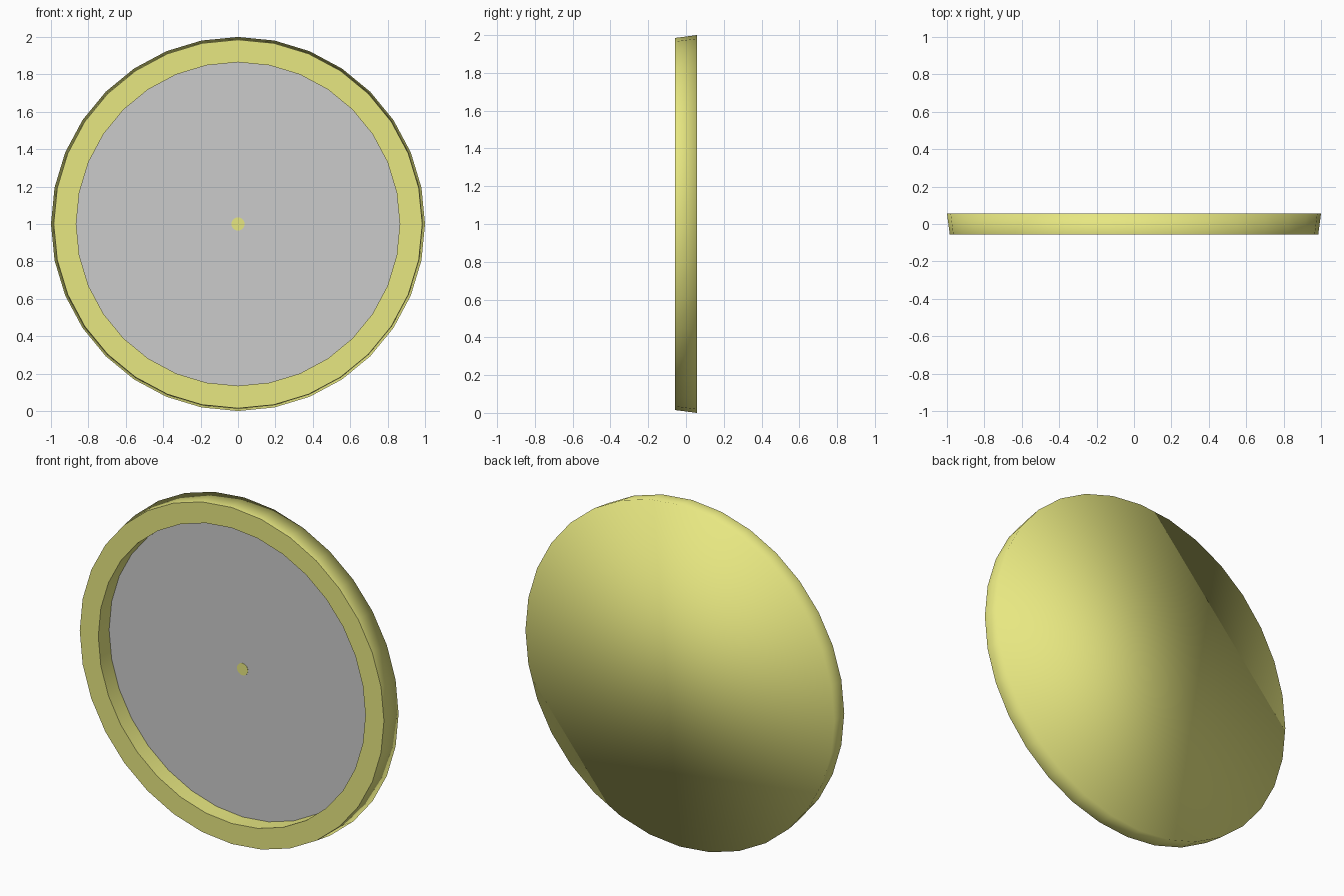
import bpy, bmesh, math

if "Cube" in bpy.data.objects:
    bpy.data.objects.remove(bpy.data.objects["Cube"])

SIDES = 32
CENTRE_Z = 1.0

yellow = bpy.data.materials.new("yellow")
yellow.diffuse_color = (0.8, 0.8, 0.22, 1)
yellow.use_nodes = True
yellow.node_tree.nodes["Principled BSDF"].inputs["Base Color"].default_value = yellow.diffuse_color


def ring(bm, radius, y, sides=SIDES):
    pts = [2 * math.pi * i / sides for i in range(sides)]
    return [bm.verts.new((radius * math.sin(a), y, CENTRE_Z + radius * math.cos(a))) for a in pts]


def lathe(name, profile, sides=SIDES, material=None, sharp=(), cap_end=True):
    """Skin rings of (radius, y) about the y axis, capping the ends."""
    bm = bmesh.new()
    rings = [ring(bm, r, y, sides) for r, y in profile]
    for a, b in zip(rings, rings[1:]):
        for i in range(sides):
            j = (i + 1) % sides
            bm.faces.new((a[i], a[j], b[j], b[i]))
    bm.faces.new(rings[0])
    if cap_end and len(rings) > 1:
        bm.faces.new(rings[-1])
    bmesh.ops.recalc_face_normals(bm, faces=bm.faces)
    for f in bm.faces:
        f.smooth = True
    for k in sharp:
        for i in range(sides):
            bm.edges.get((rings[k][i], rings[k][(i + 1) % sides])).smooth = False
    mesh = bpy.data.meshes.new(name)
    bm.to_mesh(mesh)
    bm.free()
    obj = bpy.data.objects.new(name, mesh)
    bpy.context.collection.objects.link(obj)
    if material:
        mesh.materials.append(material)
    return obj


# Case: smooth back and tapered side, crisp front rim and recess
lathe("case", [(1.0, 0.057), (0.985, -0.057), (0.865, -0.057), (0.865, 0.045)],
      material=yellow, sharp=(1, 2, 3))

# Grey dial lying on the recess floor
lathe("dial", [(0.865, 0.045), (0.865, 0.043)], sharp=(0, 1))

# Small centre pin, almost flush with the dial
lathe("centre_pin", [(0.035, 0.045), (0.035, 0.041)], material=yellow, sharp=(0, 1))
